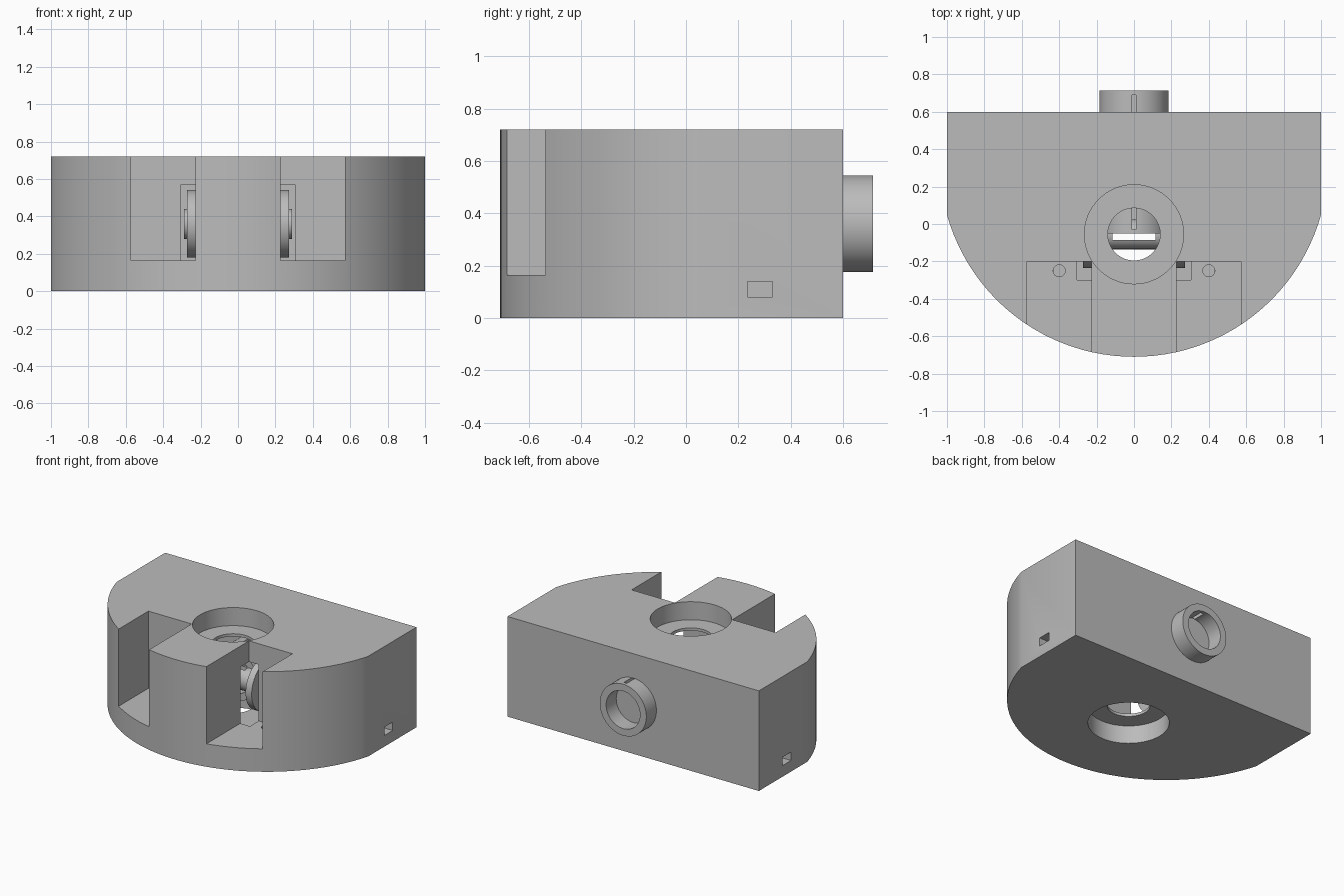
import bpy
import bmesh
from math import pi, atan2, cos, sin
from mathutils import Matrix, Vector

cube = bpy.data.objects.get("Cube")
if cube:
    bpy.data.objects.remove(cube, do_unlink=True)

GREY = (0.5, 0.5, 0.5, 1)
grey = bpy.data.materials.new("plain_grey")
grey.use_nodes = True
grey.diffuse_color = GREY
grey.node_tree.nodes["Principled BSDF"].inputs["Base Color"].default_value = GREY

AXIS_TURN = {"x": Matrix.Rotation(pi / 2, 4, "Y"),
             "y": Matrix.Rotation(-pi / 2, 4, "X"),
             "z": Matrix.Identity(4)}
CORE = Vector((0, -0.055, 0.36))  # where the three bores cross


def finish(name, bm):
    bmesh.ops.recalc_face_normals(bm, faces=bm.faces)
    mesh = bpy.data.meshes.new(name)
    bm.to_mesh(mesh)
    bm.free()
    mesh.materials.append(grey)
    obj = bpy.data.objects.new(name, mesh)
    bpy.context.collection.objects.link(obj)
    return obj


def box(name, x, y, z):
    bm = bmesh.new()
    spans = (x, y, z)
    mid = Vector([(a + b) / 2 for a, b in spans])
    size = Matrix.Diagonal([abs(b - a) for a, b in spans] + [1])
    bmesh.ops.create_cube(bm, size=1, matrix=Matrix.Translation(mid) @ size)
    return finish(name, bm)


def cylinder(name, axis, radius, start, end, centre=CORE):
    bm = bmesh.new()
    mid = Vector(centre)
    setattr(mid, axis, (start + end) / 2)
    bmesh.ops.create_cone(bm, cap_ends=True, segments=64, radius1=radius,
                          radius2=radius, depth=abs(end - start),
                          matrix=Matrix.Translation(mid) @ AXIS_TURN[axis])
    return finish(name, bm)


def combine(obj, others, operation="DIFFERENCE"):
    for other in others:
        mod = obj.modifiers.new("cut", "BOOLEAN")
        mod.operation = operation
        mod.solver = "EXACT"
        mod.object = other
        bpy.context.view_layer.update()
        graph = bpy.context.evaluated_depsgraph_get()
        mesh = bpy.data.meshes.new_from_object(obj.evaluated_get(graph))
        obj.modifiers.clear()
        obj.data = mesh
        bpy.data.objects.remove(other, do_unlink=True)


def smooth(obj):
    bpy.ops.object.select_all(action="DESELECT")
    obj.select_set(True)
    bpy.context.view_layer.objects.active = obj
    bpy.ops.object.shade_smooth_by_angle(angle=pi / 6)


# Housing: flat back and sides with a round front
arc_y, arc_r = 0.328, 1.038
end_angle = atan2(0.05 - arc_y, 1)
outline = [(1, 0.6), (-1, 0.6)]
steps = 48
for i in range(steps + 1):
    a = (-pi - end_angle) + i * (pi + 2 * end_angle) / steps
    outline.append((arc_r * cos(a), arc_y + arc_r * sin(a)))
bm = bmesh.new()
base = bm.faces.new([bm.verts.new((x, y, 0)) for x, y in outline])
top = bmesh.ops.extrude_face_region(bm, geom=[base])["geom"]
bmesh.ops.translate(bm, vec=(0, 0, 0.72),
                    verts=[v for v in top if isinstance(v, bmesh.types.BMVert)])
housing = finish("housing", bm)

# Central chamber, round openings above and below, bore for the rear tube
cutters = [
    box("chamber", (-0.305, 0.305), (-0.3, 0.19), (0.15, 0.57)),
    cylinder("top_recess", "z", 0.265, 0.59, 0.8),
    cylinder("bottom_recess", "z", 0.265, -0.1, 0.13),
    cylinder("vertical_bore", "z", 0.14, 0.05, 0.65),
    cylinder("rear_bore", "y", 0.184, 0.1, 0.7),
]
# Front slots, wire holes and side channels on both sides
for s in (-1, 1):
    cutters += [
        box("front_slot", (s * 0.228, s * 0.573), (-0.9, -0.2), (0.165, 0.9)),
        cylinder("wire_hole", "z", 0.032, 0.1, 0.3, (s * 0.4, -0.25, 0)),
        box("side_channel", (s * 0.37, s * 1.1), (0.235, 0.33), (0.08, 0.14)),
        box("inner_channel", (s * 0.37, s * 0.43), (-0.28, 0.3), (0.085, 0.135)),
    ]
combine(housing, cutters)
smooth(housing)

# Rear tube with a narrow slit on top and a disc inside
tube = cylinder("rear_tube", "y", 0.185, -0.05, 0.715)
combine(tube, [cylinder("tube_bore", "y", 0.135, -0.2, 0.9),
               box("tube_slit", (-0.012, 0.012), (-0.03, 0.69), (0.4, 0.6))])
smooth(tube)
smooth(cylinder("tube_disc", "y", 0.137, 0.56, 0.6))

# Cross shaft with a slit through its middle
shaft = cylinder("cross_shaft", "x", 0.08, -0.29, 0.29)
combine(shaft, [box("shaft_slit", (-0.115, 0.115), (-0.085, -0.05), (0.2, 0.5))])
smooth(shaft)

# Wheels at both ends of the shaft
for side, s in (("left", 1), ("right", -1)):
    smooth(cylinder(side + "_wheel", "x", 0.18, s * 0.225, s * 0.273))
